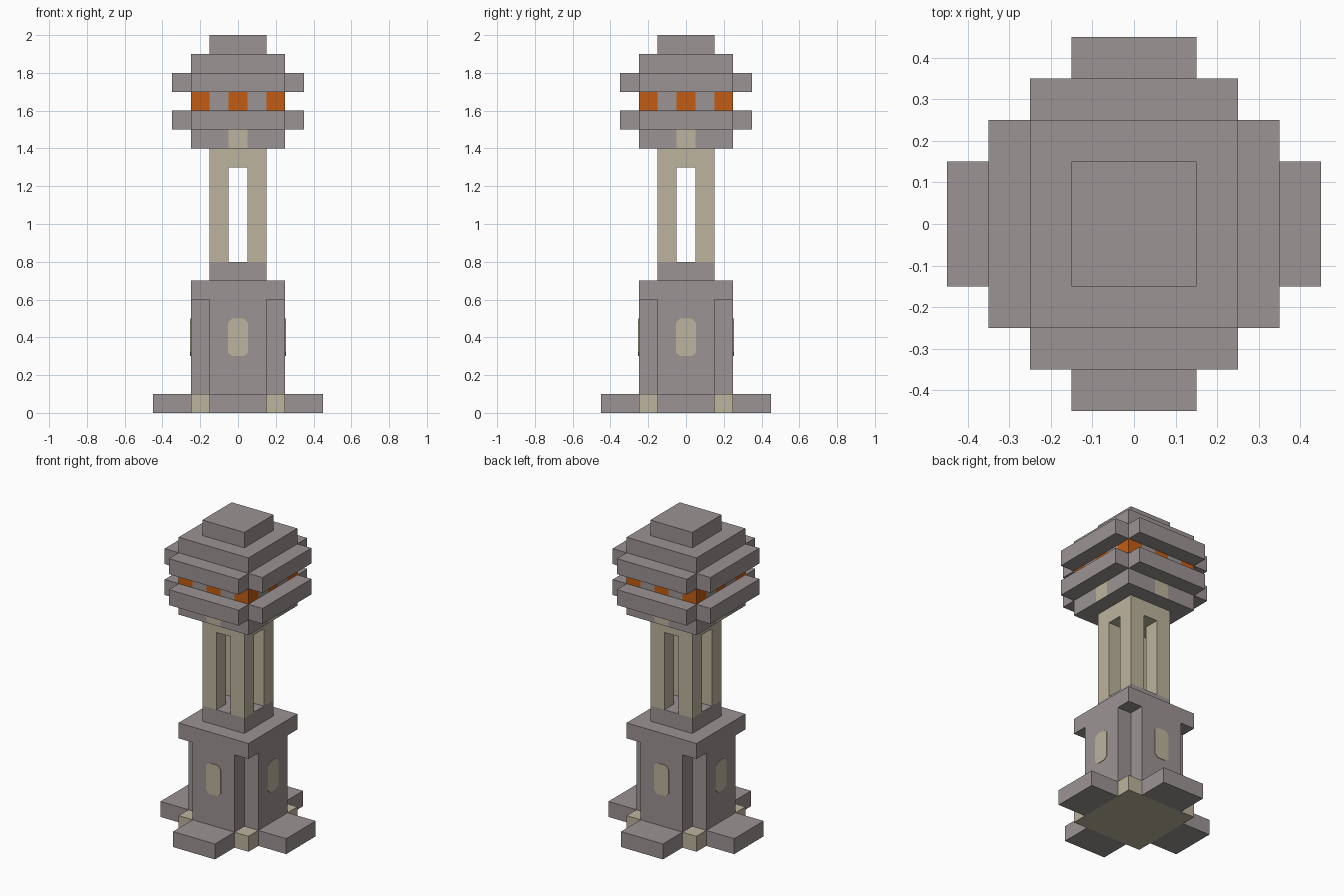
import bpy, bmesh
from math import pi
from mathutils import Matrix, Vector

if "Cube" in bpy.data.objects:
    bpy.data.objects.remove(bpy.data.objects["Cube"], do_unlink=True)


def material(name, color):
    m = bpy.data.materials.new(name)
    m.use_nodes = True
    m.diffuse_color = (*color, 1)
    bsdf = next(n for n in m.node_tree.nodes if n.type == 'BSDF_PRINCIPLED')
    bsdf.inputs["Base Color"].default_value = (*color, 1)
    return m


STONE = material("warm grey stone", (0.332, 0.292, 0.292))
SAND = material("pale sandstone", (0.503, 0.456, 0.342))
GLOW = material("orange glow", (0.552, 0.107, 0.006))


def finish(name, bm, *mats):
    bmesh.ops.recalc_face_normals(bm, faces=bm.faces)
    mesh = bpy.data.meshes.new(name)
    bm.to_mesh(mesh)
    bm.free()
    for m in mats:
        mesh.materials.append(m)
    obj = bpy.data.objects.new(name, mesh)
    bpy.context.collection.objects.link(obj)
    return obj


def prism(name, outline, z0, z1, mat):
    """Extrude a flat outline from z0 up to z1."""
    bm = bmesh.new()
    face = bm.faces.new([bm.verts.new((x, y, z0)) for x, y in outline])
    ext = bmesh.ops.extrude_face_region(bm, geom=[face])
    verts = [v for v in ext["geom"] if isinstance(v, bmesh.types.BMVert)]
    bmesh.ops.translate(bm, verts=verts, vec=(0, 0, z1 - z0))
    return finish(name, bm, mat)


def rect(x0, x1, y0, y1):
    return [(x0, y0), (x1, y0), (x1, y1), (x0, y1)]


def square(r):
    return rect(-r, r, -r, r)


def notched(r, n):
    """Square of half width r whose corners are cut back to n."""
    quarter = [(r, -n), (r, n), (n, n)]
    pts = []
    for _ in range(4):
        pts += quarter
        quarter = [(-y, x) for x, y in quarter]
    # the inner corner is shared by neighbouring arms
    return pts


def banded_block(name, r, z0, z1, accent, is_accent):
    """Square block whose sides are cut into strips and coloured by a rule."""
    bm = bmesh.new()
    bmesh.ops.create_cube(bm, size=1, matrix=Matrix.Translation((0, 0, (z0 + z1) / 2))
                          @ Matrix.Diagonal((2 * r, 2 * r, z1 - z0, 1)))
    for axis in (Vector((1, 0, 0)), Vector((0, 1, 0))):
        for d in (-0.15, -0.05, 0.05, 0.15):
            bmesh.ops.bisect_plane(bm, geom=bm.verts[:] + bm.edges[:] + bm.faces[:],
                                   plane_co=axis * d, plane_no=axis)
    bm.normal_update()
    for f in bm.faces:
        c = f.calc_center_median()
        if abs(f.normal.z) < 0.5 and is_accent(min(abs(c.x), abs(c.y))):
            f.material_index = 1
    return finish(name, bm, STONE, accent)


# Base: sandstone floor with a step on each side
prism("base_floor", square(0.25), 0, 0.1, SAND)
for i, side in enumerate(("front", "left", "back", "right")):
    step = prism(side + "_step", rect(-0.15, 0.15, -0.45, -0.25), 0, 0.1, STONE)
    step.rotation_euler.z = i * pi / 2

    # Window: thin plate with clipped corners on the body wall
    w, h, c = 0.053, 0.1, 0.022
    bm = bmesh.new()
    pts = [(-w + c, -h), (w - c, -h), (w, -h + c), (w, h - c),
           (w - c, h), (-w + c, h), (-w, h - c), (-w, -h + c)]
    face = bm.faces.new([bm.verts.new((x, -0.249, 0.4 + z)) for x, z in pts])
    ext = bmesh.ops.extrude_face_region(bm, geom=[face])
    bmesh.ops.translate(bm, verts=[v for v in ext["geom"] if isinstance(v, bmesh.types.BMVert)],
                        vec=(0, -0.004, 0))
    window = finish(side + "_window", bm, SAND)
    window.rotation_euler.z = i * pi / 2

# Lower body with recessed corners, cap and neck
prism("lower_body", notched(0.25, 0.15), 0.1, 0.6, STONE)
prism("body_cap", square(0.25), 0.6, 0.7, STONE)
prism("neck", square(0.15), 0.7, 0.8, STONE)

# Open shaft: four corner posts under a lintel
for fx, front in ((-1, "right"), (1, "left")):
    for fy, name in ((-1, "front"), (1, "back")):
        xs = sorted((fx * 0.05, fx * 0.15))
        ys = sorted((fy * 0.05, fy * 0.15))
        prism(f"{name}_{front}_post", rect(*xs, *ys), 0.8, 1.3, SAND)
prism("shaft_lintel", square(0.15), 1.3, 1.4, SAND)

# Head: bracket, two ledges around the glowing lantern, stepped roof
banded_block("head_bracket", 0.25, 1.4, 1.5, SAND, lambda a: a < 0.05)
prism("lower_ledge", notched(0.35, 0.25), 1.5, 1.6, STONE)
banded_block("lantern", 0.25, 1.6, 1.7, GLOW, lambda a: a < 0.05 or a > 0.15)
prism("upper_ledge", notched(0.35, 0.25), 1.7, 1.8, STONE)
prism("roof_step", square(0.25), 1.8, 1.9, STONE)
prism("roof_top", square(0.15), 1.9, 2.0, STONE)
